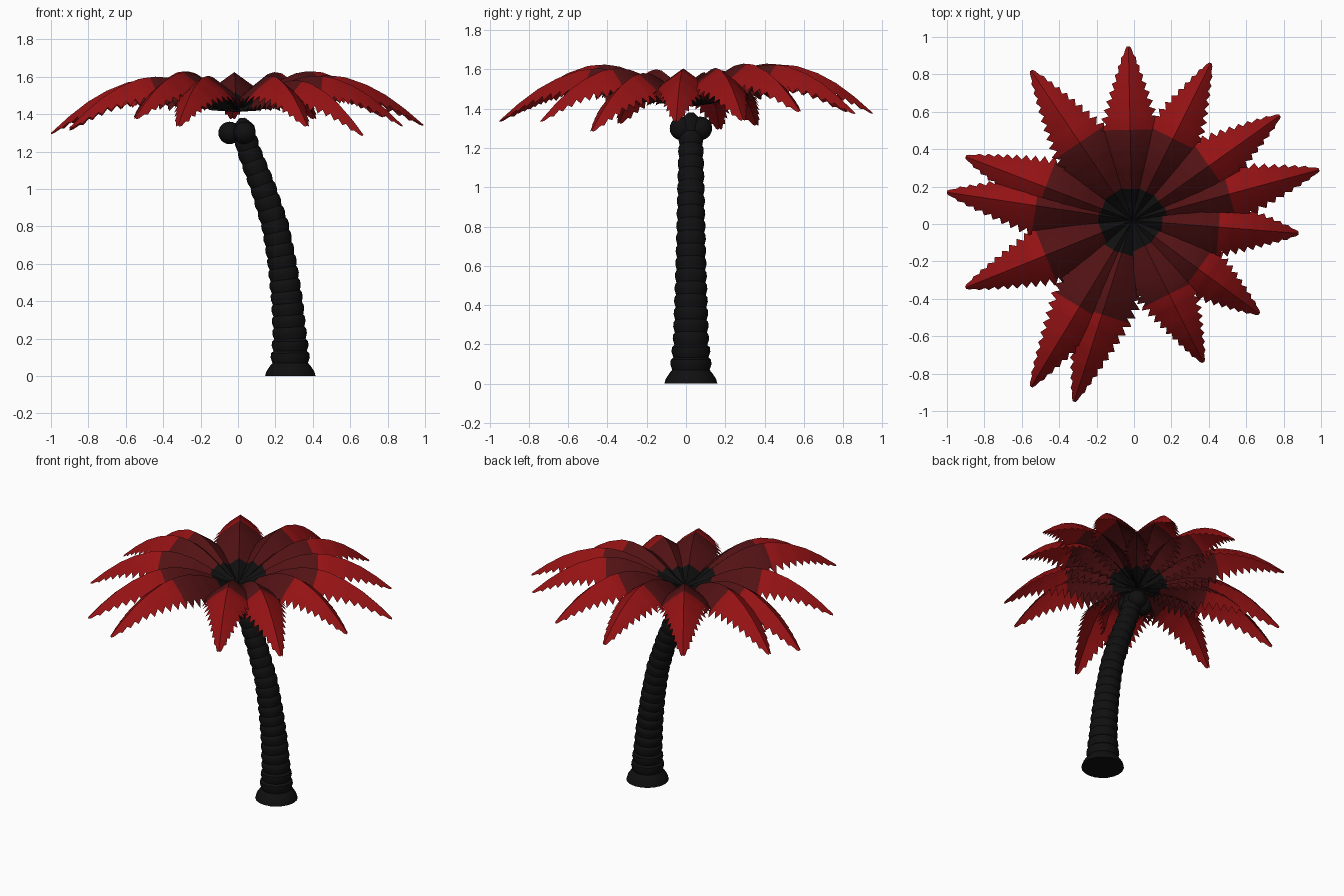
import bpy, bmesh
from math import pi, cos, sin, atan2, hypot
from mathutils import Vector

cube = bpy.data.objects.get("Cube")
if cube:
    bpy.data.objects.remove(cube, do_unlink=True)


def material(name, colour):
    m = bpy.data.materials.new(name)
    m.use_nodes = True
    m.diffuse_color = (*colour, 1)
    bsdf = m.node_tree.nodes["Principled BSDF"]
    bsdf.inputs["Base Color"].default_value = (*colour, 1)
    bsdf.inputs["Roughness"].default_value = 0.8
    return m


RED = material("leaf red", (0.30, 0.006, 0.007))
DARK = material("dark leaf red", (0.085, 0.006, 0.007))
BLACK = material("charcoal black", (0.005, 0.005, 0.005))


def lookup(table, t):
    """Linear interpolation through (position, value) pairs."""
    for (a, u), (b, v) in zip(table, table[1:]):
        if t <= b:
            return u + (v - u) * (t - a) / (b - a)
    return table[-1][1]


def make_object(name, bm, materials):
    mesh = bpy.data.meshes.new(name)
    bm.to_mesh(mesh)
    bm.free()
    obj = bpy.data.objects.new(name, mesh)
    bpy.context.collection.objects.link(obj)
    for m in materials:
        mesh.materials.append(m)
    return obj


def shade_smooth(obj, angle):
    bpy.ops.object.select_all(action="DESELECT")
    obj.select_set(True)
    bpy.context.view_layer.objects.active = obj
    bpy.ops.object.shade_smooth_by_angle(angle=angle)


# Leaning trunk with stacked bark rings
LEAN = [(0, 0.28), (0.2, 0.278), (0.4, 0.263), (0.6, 0.237), (0.8, 0.2),
        (1.0, 0.137), (1.2, 0.06), (1.3, 0.032), (1.4, 0.02)]
GIRTH = [(0.07, 0.1), (0.2, 0.088), (0.6, 0.075), (1.0, 0.066), (1.38, 0.056)]
TRUNK_Y, SIDES, RINGS = 0.025, 20, 20

stations = [(0, 0.135), (0.025, 0.128), (0.055, 0.108)]
for i in range(RINGS):
    z = 0.07 + i * 1.27 / RINGS
    r = lookup(GIRTH, z)
    stations += [(z, r * 0.95), (z + 0.03, r * 1.05), (z + 0.052, r * 1.02)]
stations += [(1.35, 0.045), (1.38, 0.015)]

bm = bmesh.new()
previous = None
for z, r in stations:
    slope = (lookup(LEAN, z + 0.06) - lookup(LEAN, max(z - 0.06, 0))) / 0.12
    slope *= min(z / 0.3, 1)
    along = Vector((slope, 0, 1)).normalized()
    across = Vector((along.z, 0, -along.x))
    centre = Vector((lookup(LEAN, z), TRUNK_Y, z))
    ring = []
    for k in range(SIDES):
        a = 2 * pi * k / SIDES
        ring.append(bm.verts.new(centre + across * r * cos(a) + Vector((0, r * sin(a), 0))))
    if previous:
        for k in range(SIDES):
            n = (k + 1) % SIDES
            bm.faces.new((previous[k], previous[n], ring[n], ring[k]))
    else:
        bm.faces.new(ring[::-1])
    previous = ring
bm.faces.new(previous)
shade_smooth(make_object("trunk", bm, [BLACK]), 0.5)

# Three nuts under the crown
for i, (x, y) in enumerate([(-0.045, 0.025), (0.035, -0.023), (0.035, 0.073)]):
    bpy.ops.mesh.primitive_uv_sphere_add(segments=20, ring_count=12, radius=0.06,
                                         location=(x, y, 1.3))
    nut = bpy.context.object
    nut.name = f"nut_{i + 1}"
    nut.data.materials.append(BLACK)
    shade_smooth(nut, 0.6)

# Arched, serrated fronds: rib height and half width along the length
RIB = [(0, 1.425), (0.1, 1.465), (0.2, 1.52), (0.3, 1.568), (0.4, 1.598), (0.48, 1.606),
       (0.58, 1.596), (0.7, 1.553), (0.8, 1.499), (0.9, 1.426), (1, 1.34)]
WIDTH = [(0, 0.015), (0.1, 0.05), (0.2, 0.1), (0.32, 0.155), (0.42, 0.17), (0.52, 0.158),
         (0.7, 0.11), (0.85, 0.065), (0.95, 0.032), (1, 0.008)]
CROWN = Vector((-0.01, 0.02, 0))
TEETH = 20
BLACK_END, DARK_END = 0.18, 0.52


def frond(name, tip_x, tip_y, tip_z):
    dx, dy = tip_x - CROWN.x, tip_y - CROWN.y
    length, angle = hypot(dx, dy), atan2(dy, dx)
    forward = Vector((cos(angle), sin(angle), 0))
    side = Vector((-sin(angle), cos(angle), 0))
    # Rows alternate notch and tooth, with clean rows at the colour borders
    rows = {BLACK_END: 1.0, DARK_END: 1.0}
    for i in range(TEETH):
        t = i / TEETH
        rows[t] = 0.84 if i > 2 else 1.0
        rows[t + 0.72 / TEETH] = 1.1 if i > 2 else 1.0
    rows[1.0] = 1.0
    bm = bmesh.new()
    previous = None
    for t in sorted(rows):
        rib = CROWN + forward * length * t
        rib.z = lookup(RIB, t) + (tip_z - 1.34) * t
        half = lookup(WIDTH, t)
        row = []
        for s in (-1, -0.6, 0, 0.6, 1):
            w = half * s * (rows[t] if abs(s) == 1 else 1)
            drop = 0.72 * abs(w) + 0.3 * max(abs(w) - 0.6 * half, 0)
            row.append(bm.verts.new(rib + side * w - Vector((0, 0, drop))))
        if previous:
            for k in range(4):
                f = bm.faces.new((previous[k], row[k], row[k + 1], previous[k + 1]))
                middle = (t + previous_t) / 2
                f.material_index = 2 if middle < BLACK_END else 1 if middle < DARK_END else 0
        previous, previous_t = row, t
    bmesh.ops.recalc_face_normals(bm, faces=bm.faces)
    if sum(f.normal.z for f in bm.faces) < 0:
        bmesh.ops.reverse_faces(bm, faces=bm.faces)
    shade_smooth(make_object(name, bm, [RED, DARK, BLACK]), 0.3)


TIPS = [(-0.03, 0.95, 1.38), (0.41, 0.86, 1.38), (0.78, 0.58, 1.39), (0.99, 0.29, 1.345),
        (0.88, -0.05, 1.34), (0.67, -0.48, 1.29), (0.37, -0.74, 1.34), (-0.32, -0.95, 1.34),
        (-0.55, -0.87, 1.38), (-0.9, -0.34, 1.33), (-1.0, 0.17, 1.3), (-0.9, 0.36, 1.32),
        (-0.55, 0.82, 1.39)]
for i, tip in enumerate(TIPS):
    frond(f"frond_{i + 1}", *tip)
